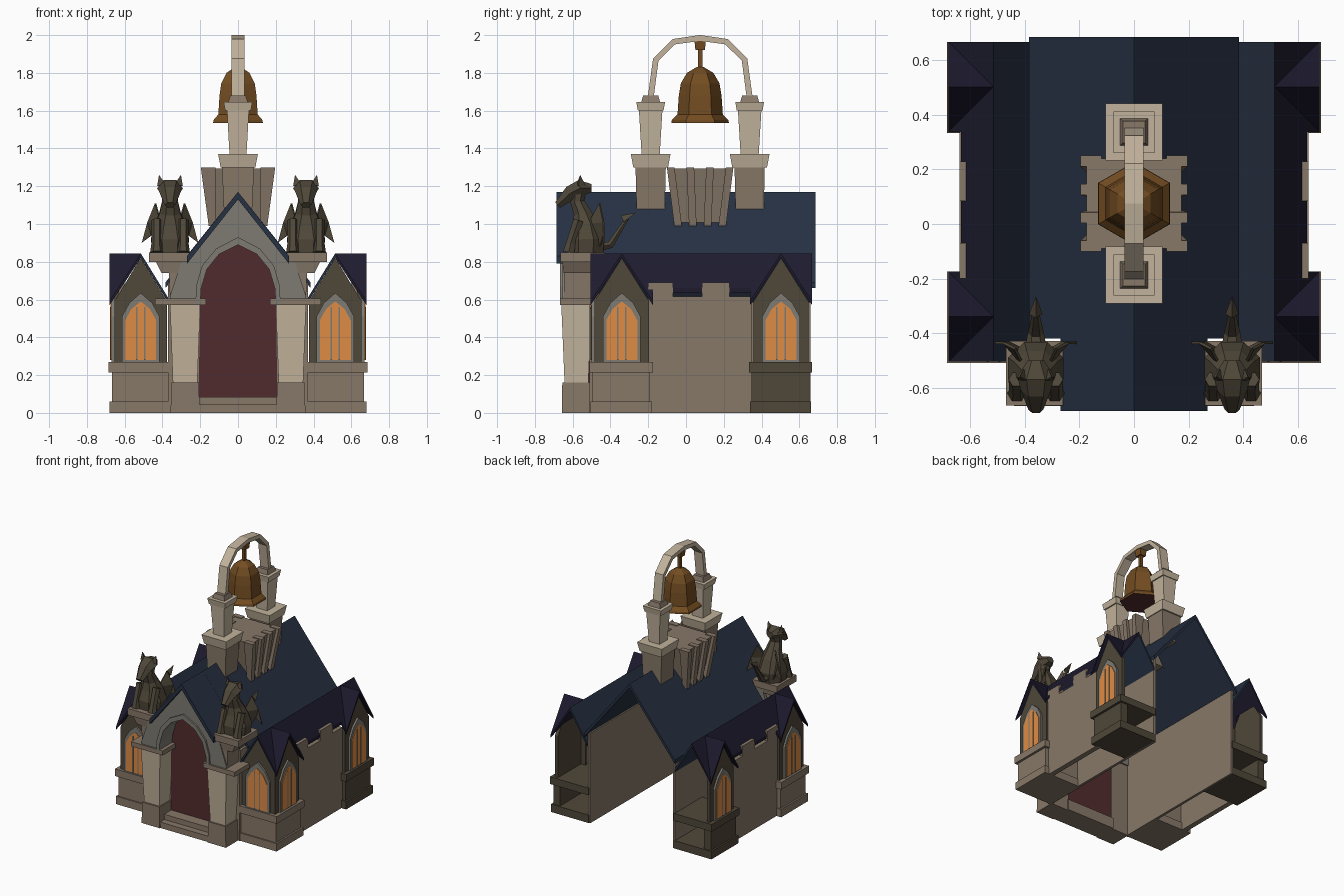
import bpy, bmesh, math
from mathutils import Vector

if "Cube" in bpy.data.objects:
    bpy.data.objects.remove(bpy.data.objects["Cube"])


def mat(name, r, g, b):
    m = bpy.data.materials.new(name)
    lin = [((c + 0.055) / 1.055) ** 2.4 if c > 0.04 else c / 12.92 for c in (r, g, b)]
    m.diffuse_color = (*lin, 1)
    m.use_nodes = True
    m.node_tree.nodes["Principled BSDF"].inputs["Base Color"].default_value = m.diffuse_color
    return m


LIGHT = mat("light_stone", .76, .70, .61)
STONE = mat("stone", .53, .47, .41)
DARK = mat("dark_stone", .31, .28, .225)
GREY = mat("grey_trim", .49, .48, .45)
GLASS = mat("amber_glass", .87, .55, .27)
BLUE = mat("blue_slate", .15, .19, .26)
PURPLE = mat("purple_slate", .115, .105, .18)
MAROON = mat("maroon_door", .32, .17, .18)
BRONZE = mat("bronze", .45, .30, .13)


def mesh(name, verts, faces, m):
    me = bpy.data.meshes.new(name)
    me.from_pydata([tuple(v) for v in verts], [], faces)
    bm = bmesh.new()
    bm.from_mesh(me)
    bmesh.ops.recalc_face_normals(bm, faces=bm.faces)
    bm.to_mesh(me)
    bm.free()
    me.materials.append(m)
    ob = bpy.data.objects.new(name, me)
    bpy.context.collection.objects.link(ob)
    return ob


def loft(name, rings, m):
    n = len(rings[0])
    faces = [(i * n + j, i * n + (j + 1) % n, (i + 1) * n + (j + 1) % n, (i + 1) * n + j)
             for i in range(len(rings) - 1) for j in range(n)]
    faces += [tuple(range(n)), tuple(range((len(rings) - 1) * n, len(rings) * n))]
    return mesh(name, [v for r in rings for v in r], faces, m)


def prism(name, pts, axis, a, b, m):
    """Extrude a 2D outline (x,z for axis y; y,z for axis x) from a to b."""
    put = (lambda p, d: (d, *p)) if axis == 'x' else (lambda p, d: (p[0], d, p[1]))
    return loft(name, [[put(p, d) for p in pts] for d in (a, b)], m)


def block(name, cx, cy, z0, z1, h0, h1, m):
    """Box with half sizes h0 at the bottom and h1 at the top."""
    return loft(name, [[(cx + i * h[0], cy + j * h[1], z) for i, j in
                        ((-1, -1), (1, -1), (1, 1), (-1, 1))] for z, h in ((z0, h0), (z1, h1))], m)


def box(name, x0, x1, y0, y1, z0, z1, m):
    h = (abs(x1 - x0) / 2, (y1 - y0) / 2)
    return block(name, (x0 + x1) / 2, (y0 + y1) / 2, z0, z1, h, h, m)


def tube(name, cx, path, radii, n, m, turn=0):
    """Sweep along a (y,z) path; radii are (sideways, in plane)."""
    rings = []
    for i, p in enumerate(path):
        a, b = path[max(i - 1, 0)], path[min(i + 1, len(path) - 1)]
        t = Vector((b[0] - a[0], b[1] - a[1])).normalized()
        rx, ry = radii[i]
        ring = []
        for k in range(n):
            u = math.tau * k / n + turn
            ring.append((cx + rx * math.cos(u), p[0] - t.y * ry * math.sin(u), p[1] + t.x * ry * math.sin(u)))
        rings.append(ring)
    return loft(name, rings, m)


def strip(half, t):
    """Close a half roof line into a symmetric band of vertical thickness t."""
    top = [(-x, z) for x, z in half[::-1]] + half[1:]
    return top + [(x, z - t) for x, z in top[::-1]]


def roof_tri(name, pts, m):
    """Three-sided roof slope with a thin edge."""
    return loft(name, [pts, [(x, y, z - .022) for x, y, z in pts]], m)


def lancet(c, w, z0, z1, apex):
    return [(c - w, z0), (c + w, z0), (c + w, z1), (c + w * .6, (z1 + apex) / 2 + .01), (c, apex),
            (c - w * .6, (z1 + apex) / 2 + .01), (c - w, z1)]


def window(axis, c, at, s):
    """Pointed window on a wall at coordinate 'at', facing direction s."""
    prism("window_frame", lancet(c, .1, .27, .51, .635), axis, at, at + s * .014, GREY)
    prism("window_glass", lancet(c, .082, .28, .49, .59), axis, at, at + s * .019, GLASS)
    for d in (-.022, .022):
        prism("window_bar", [(c + d - .004, .28), (c + d + .004, .28), (c + d + .004, .56), (c + d - .004, .56)],
              axis, at, at + s * .022, GREY)


# nave roof: narrow over the porch, wider behind
prism("nave_roof_front", strip([(0, 1.17), (.27, .83)], .04), 'y', -.685, -.42, BLUE)
prism("nave_roof", strip([(0, 1.17), (.385, .69)], .03), 'y', -.42, .685, BLUE)

# porch gable with pointed opening
arch = [(.2, .57), (.195, .66), (.165, .76), (.1, .84), (0, .89)]
outer = [(0, 1.13), (.25, .815), (.3, .8), (.36, .62), (.36, .57)]
mould = [(0, .93), (.115, .87), (.19, .78), (.222, .67), (.225, .57)]
for s in (1, -1):
    prism("porch_gable", [(s * x, z) for x, z in arch + outer], 'y', -.655, -.48, GREY)
    prism("arch_moulding", [(s * x, z) for x, z in arch + mould], 'y', -.668, -.64, GREY)
prism("door", [(-.21, .04), (.21, .04)] + arch + [(-x, z) for x, z in arch[-2::-1]], 'y', -.515, -.5, MAROON)
box("lower_step", -.21, .21, -.65, -.48, 0, .045, STONE)
box("upper_step", -.21, .21, -.6, -.48, .045, .085, STONE)


def gargoyle(cx):
    tube("gargoyle_body", cx, [(-.53, .85), (-.53, .92), (-.535, 1.0), (-.55, 1.06), (-.575, 1.12), (-.565, 1.19)],
         [(.1, .1), (.11, .105), (.085, .075), (.06, .05), (.045, .04), (.05, .045)], 8, DARK, math.pi / 8)
    tube("gargoyle_head", cx, [(-.5, 1.19), (-.56, 1.19), (-.61, 1.165), (-.68, 1.1)],
         [(.03, .025), (.068, .05), (.055, .045), (.028, .022)], 6, DARK)
    tube("gargoyle_tail", cx, [(-.46, .88), (-.4, .89), (-.35, .97), (-.31, 1.03)],
         [(.04, .03), (.03, .022), (.018, .015), (.01, .01)], 6, DARK)
    mesh("tail_tip", [(cx - .025, -.33, 1.01), (cx + .025, -.33, 1.01), (cx, -.345, 1.045), (cx, -.265, 1.06)],
         [(0, 1, 2), (0, 1, 3), (1, 2, 3), (2, 0, 3)], DARK)
    for s in (1, -1):
        x = lambda d: cx + s * d
        mesh("gargoyle_ear", [(x(.025), -.58, 1.21), (x(.068), -.57, 1.2), (x(.045), -.53, 1.2), (x(.058), -.56, 1.26)],
             [(0, 1, 2), (0, 1, 3), (1, 2, 3), (2, 0, 3)], DARK)
        tube("gargoyle_leg", x(.07), [(-.62, .85), (-.61, .9), (-.57, 1.02)],
             [(.035, .035), (.028, .028), (.03, .03)], 6, DARK)
        wing = mesh("gargoyle_wing", [(x(.05), -.52, 1.0), (x(.08), -.46, 1.11), (x(.12), -.44, 1.01),
                                      (x(.15), -.44, .9), (x(.1), -.44, .94), (x(.06), -.46, .87)],
                    [(0, 1, 2), (0, 2, 4), (2, 3, 4), (0, 4, 5)], DARK)
        wing.modifiers.new("thickness", 'SOLIDIFY').thickness = .01


for s in (1, -1):
    # porch columns and gargoyle perches
    block("column_base", s * .28, -.58, 0, .16, (.077, .077), (.073, .075), STONE)
    block("column_shaft", s * .28, -.58, .16, .57, (.065, .063), (.08, .08), LIGHT)
    box("column_capital", s * .17, s * .44, -.668, -.49, .57, .605, STONE)
    box("porch_jamb", s * .2, s * .37, -.51, -.49, 0, .6, STONE)
    block("perch_pier", s * .31, -.575, .605, .74, (.05, .07), (.055, .072), STONE)
    block("perch_corbel", s * .33, -.565, .74, .8, (.075, .082), (.105, .09), STONE)
    box("perch_slab", s * .26, s * .47, -.665, -.43, .8, .85, STONE)
    gargoyle(s * .36)

    # nave side wall and battlemented aisle wall
    box("nave_wall", s * .35, s * .37, -.5, .66, 0, .69, STONE)
    box("aisle_wall", s * .6, s * .64, -.2, .35, 0, .615, STONE)
    for y0, y1 in ((-.2, -.07), (.085, .23)):
        box("merlon", s * .6, s * .64, y0, y1, .615, .69, STONE)

    # aisle roof: outer slope purple, inner slope blue
    for name, pts, m in (("aisle_roof_outer", [(.515, .845), (.61, .70)], PURPLE),
                         ("aisle_roof_inner", [(.515, .845), (.37, .61)], BLUE)):
        band = [(s * x, z) for x, z in pts] + [(s * x, z - .025) for x, z in pts[::-1]]
        prism(name, band, 'y', -.505, .668, m)
    prism("aisle_eave", [(s * .61, .70), (s * .635, .66), (s * .635, .635), (s * .61, .675)], 'y', -.18, .345, PURPLE)

    # corner pavilions
    for cy, base in ((-.34, STONE), (.503, DARK)):
        front = cy < 0
        y0, y1 = cy - .155, cy + .15
        box("pavilion_plinth", s * .36, s * .68, y0 - .01, y1 + .01, 0, .06, base)
        box("pavilion_base", s * (.36 if front else .61), s * .667, y0, y1, .06, .215, base)
        box("pavilion_belt", s * .36, s * .685, y0 - .015, y1 + .015, .215, .27, base)
        gable = [(cy - .145, .27), (cy + .145, .27), (cy + .145, .59), (cy, .82), (cy - .145, .59)]
        prism("pavilion_side_wall", gable, 'x', s * .63, s * .655, DARK)
        for y in (cy - .138, cy + .138):
            if front or y < cy:
                box("pavilion_return", s * .59, s * .65, y - .006, y + .006, .27, .6, DARK)
        window('x', cy, s * .655, s)
        # gabled roof meeting the aisle roof along valleys
        peak = (s * .515, cy, .845)
        for k in (-.165, .165):
            corner = (s * .68, cy + k, .592)
            roof_tri("pavilion_gable_slope", [peak, (s * .68, cy, .845), corner], PURPLE)
            roof_tri("pavilion_aisle_slope", [peak, (s * .515, cy + k, .845), corner], PURPLE)
        if front:
            c = s * .515
            prism("pavilion_front_wall", [(c - .14, .27), (c + .14, .27), (c + .14, .59), (c, .82), (c - .14, .59)],
                  'y', -.485, -.46, DARK)
            window('y', c, -.485, -1)

# bell tower: ribbed base straddling the ridge
CY = .075
block("tower_core", 0, CY, 1.0, 1.295, (.13, .115), (.175, .165), STONE)
for s in (1, -1):
    for i in range(4):
        y = CY + (i - 1.5) * .078
        yt = CY + (i - 1.5) * .104
        prof = [(.12, .99), (.155, .99), (.197, 1.3), (.12, 1.3)]
        ring = lambda h: [(s * x, (y if z < 1.1 else yt) + h, z) for x, z in prof]
        loft("tower_rib", [ring(-.02), ring(.02)], STONE)

    # paired bell posts
    py = CY + s * .262
    block("post_pedestal", 0, py, 1.08, 1.3, (.075, .075), (.085, .08), STONE)
    block("post_pedestal_cap", 0, py, 1.3, 1.37, (.092, .092), (.105, .105), LIGHT)
    block("post", 0, py, 1.37, 1.6, (.045, .048), (.058, .062), LIGHT)
    block("post_capital", 0, py, 1.6, 1.645, (.068, .068), (.076, .076), LIGHT)
    block("post_top", 0, py, 1.645, 1.68, (.052, .05), (.04, .04), STONE)

# arch joining the posts
half = [(.262, 1.67), (.235, 1.87), (.14, 1.965), (.0, 1.985)]
path = [(CY - y, z) for y, z in half] + [(CY + y, z) for y, z in half[-2::-1]]
tube("bell_arch", 0, path, [(.05, .022)] * len(path), 4, LIGHT, math.pi / 4)

# six-sided bell and hanger
profile = [(.152, 1.535), (.15, 1.55), (.12, 1.58), (.113, 1.68), (.102, 1.745), (.07, 1.8), (.02, 1.83)]
bell = loft("bell", [[(r * math.cos(math.tau * k / 6 + math.pi / 6), CY + r * math.sin(math.tau * k / 6 + math.pi / 6), z)
                      for k in range(6)] for r, z in profile], BRONZE)
bell.data.materials.append(MAROON)
for f in bell.data.polygons:
    if f.center.z < 1.537:
        f.material_index = 1
block("bell_rod", 0, CY, 1.82, 1.97, (.012, .012), (.012, .012), BRONZE)
block("bell_hanger", 0, CY, 1.92, 1.97, (.025, .025), (.03, .03), BRONZE)
